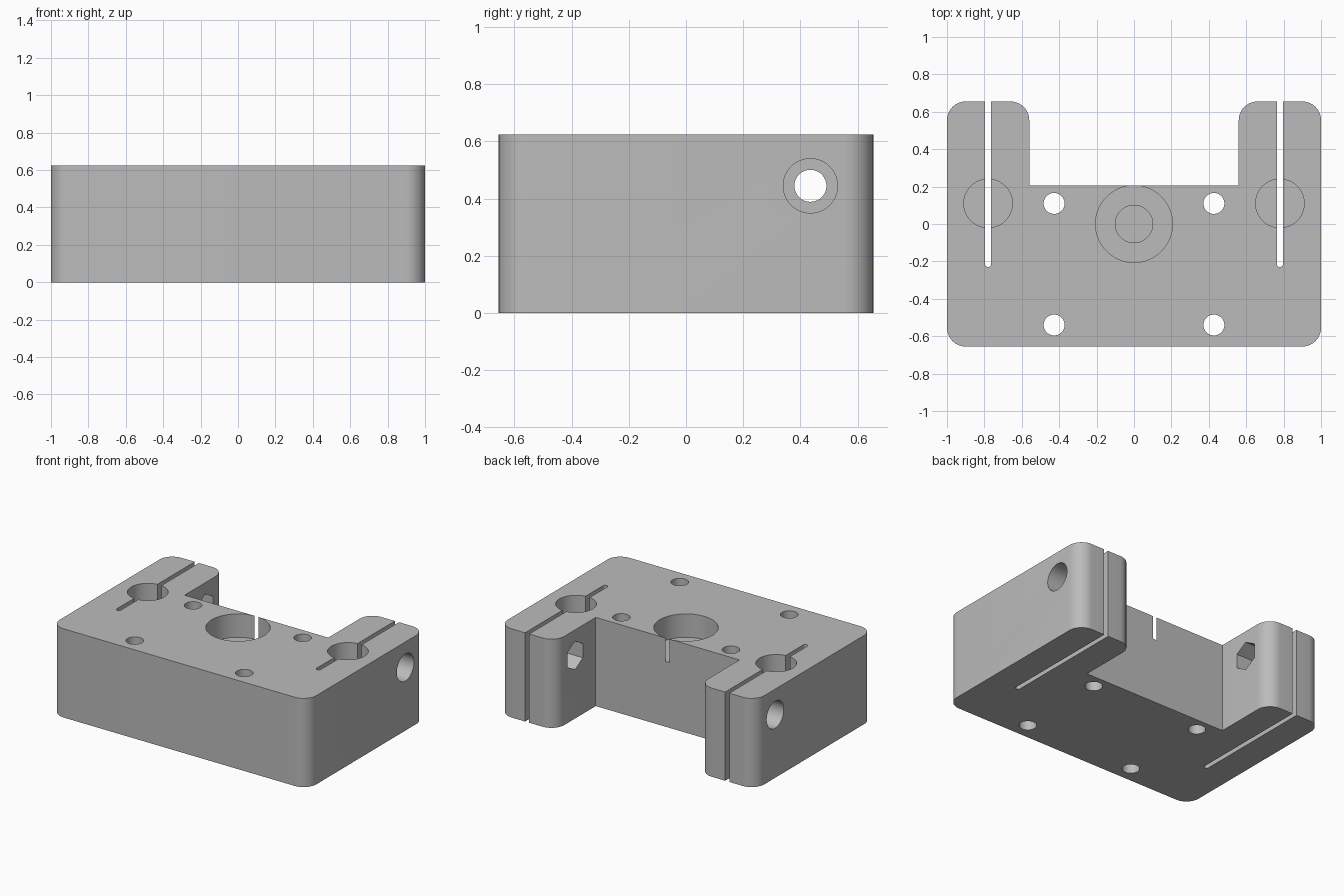
import bpy, bmesh, math
from mathutils import Matrix, Vector

cube = bpy.data.objects.get("Cube")
if cube:
    bpy.data.objects.remove(cube, do_unlink=True)

HEIGHT = 0.625
W, D = 1.0, 0.655                   # half width and half depth
NOTCH_X, NOTCH_Y = 0.56, 0.205      # rear recess
ROD_X, ROD_Y = 0.78, 0.11           # clamped rods
BOLT_Y, BOLT_Z = 0.435, 0.445       # clamp bolts

grey = bpy.data.materials.new("plain_grey")
grey.use_nodes = True
colour = (0.5, 0.5, 0.5, 1)
grey.diffuse_color = colour
grey.node_tree.nodes["Principled BSDF"].inputs["Base Color"].default_value = colour


def make_object(name, bm):
    bmesh.ops.recalc_face_normals(bm, faces=bm.faces)
    mesh = bpy.data.meshes.new(name)
    bm.to_mesh(mesh)
    bm.free()
    mesh.materials.append(grey)
    obj = bpy.data.objects.new(name, mesh)
    bpy.context.collection.objects.link(obj)
    return obj


def prism(name, outline, z0, z1, radius, rounded):
    """Extrude an outline and round the upright edges that pass the test."""
    bm = bmesh.new()
    face = bm.faces.new([bm.verts.new((x, y, z0)) for x, y in outline])
    new = bmesh.ops.extrude_face_region(bm, geom=[face])["geom"]
    bmesh.ops.translate(bm, vec=(0, 0, z1 - z0),
                        verts=[v for v in new if isinstance(v, bmesh.types.BMVert)])
    edges = [e for e in bm.edges
             if (e.verts[0].co - e.verts[1].co).xy.length < 1e-6 and rounded(e.verts[0].co)]
    bmesh.ops.bevel(bm, geom=edges, offset=radius, segments=10, profile=0.5,
                    affect='EDGES', clamp_overlap=True)
    return make_object(name, bm)


def cylinder(name, start, end, radius, sides=64, turn=0.0):
    a, b = Vector(start), Vector(end)
    spin = (b - a).to_track_quat('Z', 'Y').to_matrix().to_4x4()
    bm = bmesh.new()
    bmesh.ops.create_cone(bm, cap_ends=True, segments=sides, radius1=radius, radius2=radius,
                          depth=(b - a).length,
                          matrix=Matrix.Translation((a + b) / 2) @ spin @ Matrix.Rotation(turn, 4, 'Z'))
    return make_object(name, bm)


# Block with two rear arms; the inner notch corners stay sharp
outline = [(-W, -D), (W, -D), (W, D), (NOTCH_X, D), (NOTCH_X, NOTCH_Y),
           (-NOTCH_X, NOTCH_Y), (-NOTCH_X, D), (-W, D)]
body = prism("clamp_block", outline, 0, HEIGHT, 0.1, lambda p: abs(p.y) > 0.6)

cutters = []
TOP = HEIGHT + 0.1

# Stepped centre bore, its wide part just breaking into the notch
cutters.append(cylinder("centre_bore", (0, 0, 0.46), (0, 0, TOP), 0.2056, 128))
cutters.append(cylinder("centre_pilot", (0, 0, 0.12), (0, 0, 0.5), 0.1))

for side in (-1, 1):
    # Mounting holes
    for y in (ROD_Y, -0.54):
        cutters.append(cylinder("mounting_hole", (side * 0.427, y, -0.1), (side * 0.427, y, TOP), 0.056, 48))
    # Blind rod socket
    cutters.append(cylinder("rod_socket", (side * ROD_X, ROD_Y, 0.12), (side * ROD_X, ROD_Y, TOP), 0.13))
    # Clamping slit, round at its closed end
    x0, x1 = side * ROD_X - 0.016, side * ROD_X + 0.016
    cutters.append(prism("clamp_slit", [(x0, -0.23), (x1, -0.23), (x1, 0.8), (x0, 0.8)],
                         -0.1, TOP, 0.0155, lambda p: p.y < 0))
    # Clamp bolt hole, head counterbore and hexagonal nut pocket
    at = lambda x: (side * x, BOLT_Y, BOLT_Z)
    cutters.append(cylinder("bolt_hole", at(0.45), at(1.1), 0.056, 48))
    cutters.append(cylinder("head_counterbore", at(0.87), at(1.1), 0.095))
    pocket = cylinder("nut_pocket", at(0.45), at(0.69), 0.1, 6)
    # Stand the hexagon on a corner
    if max(v.co.z for v in pocket.data.vertices) < BOLT_Z + 0.095:
        bpy.data.objects.remove(pocket, do_unlink=True)
        pocket = cylinder("nut_pocket", at(0.45), at(0.69), 0.1, 6, math.pi / 6)
    cutters.append(pocket)

# Cut every hole out of the block
bpy.ops.object.select_all(action='DESELECT')
body.select_set(True)
bpy.context.view_layer.objects.active = body
for cutter in cutters:
    cutter.hide_render = True
    cut = body.modifiers.new(cutter.name, 'BOOLEAN')
    cut.operation, cut.solver, cut.object = 'DIFFERENCE', 'EXACT', cutter
    bpy.ops.object.modifier_apply(modifier=cut.name)
    bpy.data.objects.remove(cutter, do_unlink=True)

bpy.ops.object.shade_smooth_by_angle(angle=math.radians(30))
